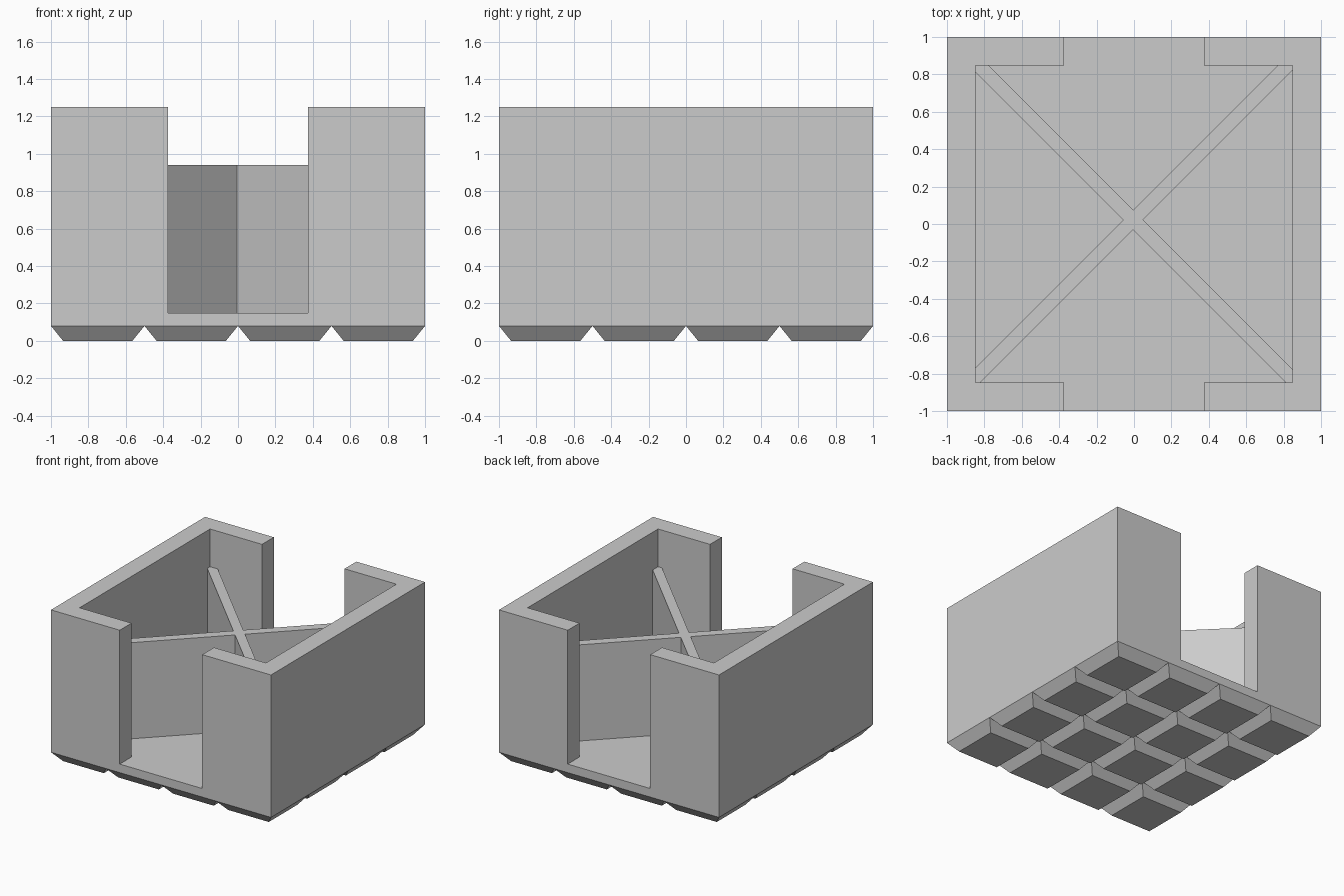
import bpy, bmesh, math
from mathutils import Matrix, Vector

cube = bpy.data.objects.get("Cube")
if cube:
    bpy.data.objects.remove(cube, do_unlink=True)

GREY = (0.6, 0.6, 0.6, 1)
grey = bpy.data.materials.new("plain grey")
grey.use_nodes = True
grey.diffuse_color = GREY
grey.node_tree.nodes["Principled BSDF"].inputs["Base Color"].default_value = GREY

FOOT_TOP, FLOOR, WALL_TOP, DIVIDER_TOP = 0.08, 0.15, 1.25, 0.94
INNER, SLOT = 0.847, 0.375


def finish(name, bm):
    bmesh.ops.recalc_face_normals(bm, faces=bm.faces)
    mesh = bpy.data.meshes.new(name)
    bm.to_mesh(mesh)
    bm.free()
    mesh.materials.append(grey)
    obj = bpy.data.objects.new(name, mesh)
    bpy.context.collection.objects.link(obj)
    return obj


def prism(name, outline, z0, z1):
    """Extrude a flat outline from z0 up to z1."""
    bm = bmesh.new()
    face = bm.faces.new([bm.verts.new((x, y, z0)) for x, y in outline])
    top = bmesh.ops.extrude_face_region(bm, geom=[face])["geom"]
    verts = [v for v in top if isinstance(v, bmesh.types.BMVert)]
    bmesh.ops.translate(bm, verts=verts, vec=(0, 0, z1 - z0))
    return finish(name, bm)


# Open box: cavity and the front and back openings share one cutter
box = prism("box_shell", [(-1, -1), (1, -1), (1, 1), (-1, 1)], FOOT_TOP, WALL_TOP)
quarter = [(INNER, INNER), (SLOT, INNER), (SLOT, 1.1)]
outline = []
for sx, sy in ((1, 1), (-1, 1), (-1, -1), (1, -1)):
    points = [(x * sx, y * sy) for x, y in quarter]
    outline += points if sx * sy > 0 else points[::-1]
cutter = prism("cavity_cutter", outline, FLOOR, 2)
cutter.hide_render = True
cut = box.modifiers.new("cavity", 'BOOLEAN')
cut.operation = 'DIFFERENCE'
cut.solver = 'EXACT'
cut.object = cutter
bpy.context.view_layer.objects.active = box
bpy.ops.object.modifier_apply(modifier=cut.name)
bpy.data.objects.remove(cutter, do_unlink=True)

# Crossed dividers, trimmed to the inside of the walls
for name, angle, offset in (("divider_rising", 45, 0.027), ("divider_falling", -45, 0.017)):
    bm = bmesh.new()
    bmesh.ops.create_cube(bm, size=1)
    height = DIVIDER_TOP - FLOOR
    bmesh.ops.transform(bm, verts=bm.verts, matrix=(
        Matrix.Translation((0, offset, FLOOR + height / 2))
        @ Matrix.Rotation(math.radians(angle), 4, 'Z')
        @ Matrix.Diagonal((3, 0.075, height, 1))))
    for side in (Vector((1, 0, 0)), Vector((-1, 0, 0)), Vector((0, 1, 0)), Vector((0, -1, 0))):
        geom = bm.verts[:] + bm.edges[:] + bm.faces[:]
        bmesh.ops.bisect_plane(bm, geom=geom, plane_co=side * INNER, plane_no=side, clear_outer=True)
        bmesh.ops.holes_fill(bm, edges=[e for e in bm.edges if e.is_boundary])
    finish(name, bm)

# Grid of tapered feet
for row in range(4):
    for col in range(4):
        bm = bmesh.new()
        bmesh.ops.create_cube(bm, size=0.5)
        for v in bm.verts:
            if v.co.z < 0:
                v.co.xy *= 0.74
            v.co.z = FOOT_TOP if v.co.z > 0 else 0
            v.co.x += (col - 1.5) / 2
            v.co.y += (row - 1.5) / 2
        finish(f"foot_{row + 1}_{col + 1}", bm)
